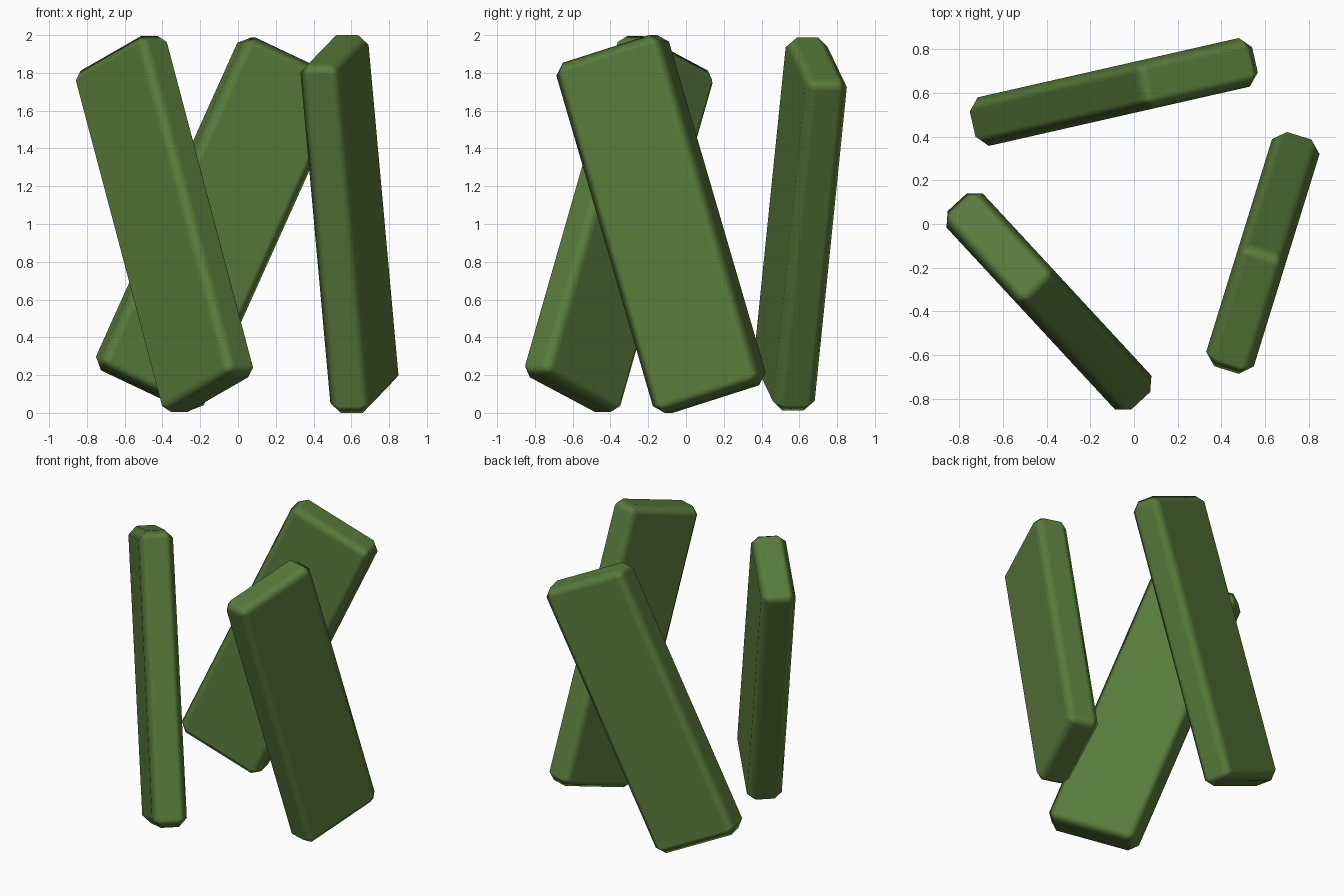
import bpy, math
from mathutils import Matrix

if "Cube" in bpy.data.objects:
    bpy.data.objects.remove(bpy.data.objects["Cube"])

# Moss green shared by all planks
green = bpy.data.materials.new("green")
green.diffuse_color = (0.10, 0.20, 0.045, 1)
green.use_nodes = True
green.node_tree.nodes["Principled BSDF"].inputs["Base Color"].default_value = green.diffuse_color

WIDTH, THICK, LENGTH, CHAMFER = 0.615, 0.228, 1.94, 0.055


def leaning_plank(name, heading, lean):
    """Chamfered board standing on a ring, leaning sideways along the ring."""
    bpy.ops.mesh.primitive_cube_add(size=1)
    ob = bpy.context.object
    ob.name = name
    ob.data.transform(Matrix.Diagonal((WIDTH, THICK, LENGTH, 1)))
    ob.data.materials.append(green)
    ob.matrix_world = (Matrix.Translation((0.036, 0.039, 1.0))
                       @ Matrix.Rotation(math.radians(heading), 4, 'Z')
                       @ Matrix.Translation((0, 0.58, 0))
                       @ Matrix.Rotation(math.radians(lean), 4, 'Y'))
    # Single chamfer, smooth shaded with flat main faces
    bev = ob.modifiers.new("chamfer", 'BEVEL')
    bev.width = CHAMFER
    bev.segments = 1
    bev.harden_normals = True
    for p in ob.data.polygons:
        p.use_smooth = True
    return ob


# Three planks a third of a turn apart, each with its own lean
for i, (name, lean) in enumerate((("back_plank", 24.8),
                                  ("left_plank", 21.3),
                                  ("right_plank", 17.0))):
    leaning_plank(name, 12.8 + 120 * i, lean)
